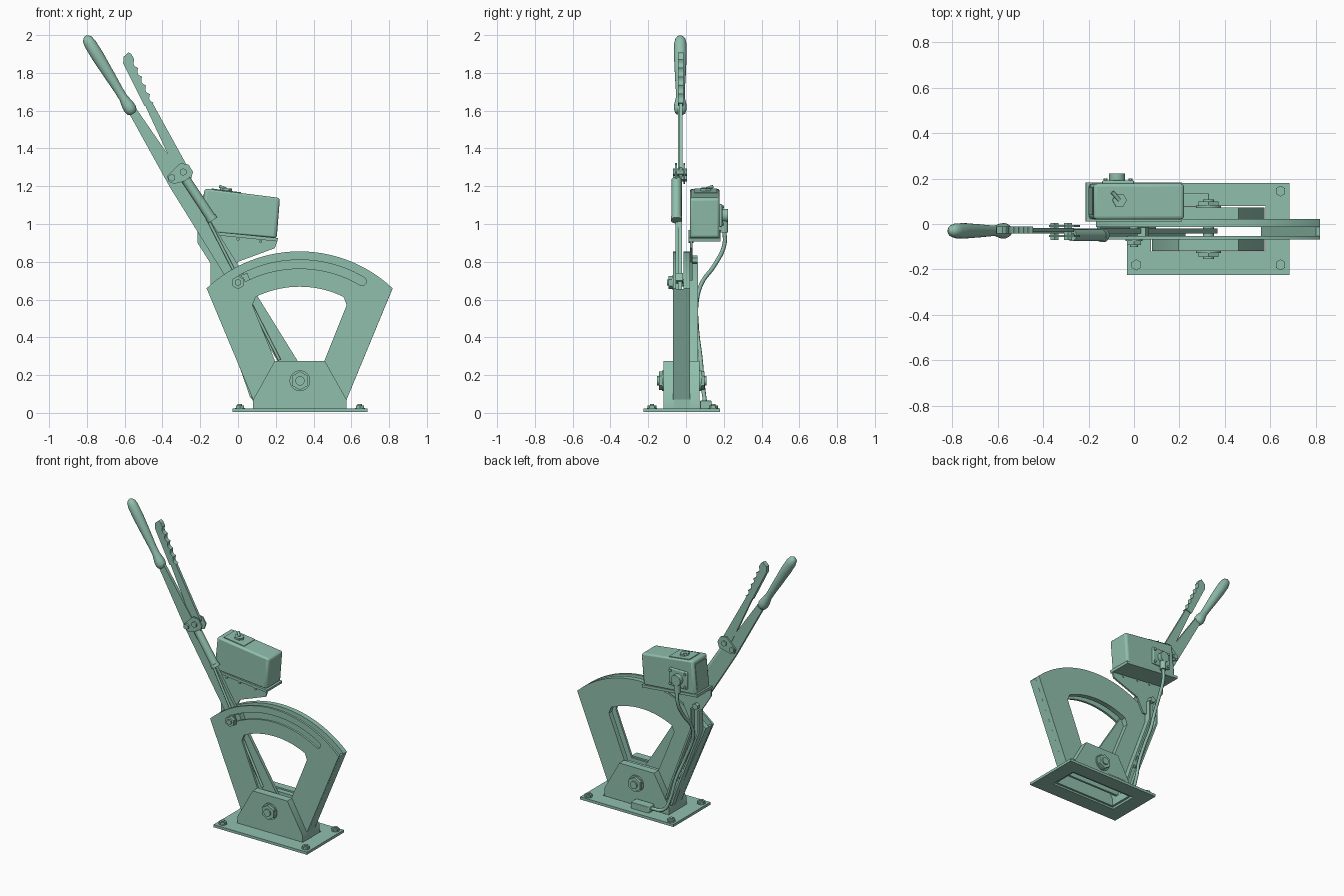
import bpy, bmesh, math
from mathutils import Vector

if "Cube" in bpy.data.objects:
    bpy.data.objects.remove(bpy.data.objects["Cube"])

green = bpy.data.materials.new("sage green paint")
green.diffuse_color = (0.28, 0.52, 0.42, 1)
green.use_nodes = True
green.node_tree.nodes["Principled BSDF"].inputs["Base Color"].default_value = green.diffuse_color


def finish(ob, angle=30):
    ob.data.materials.clear()
    ob.data.materials.append(green)
    bpy.ops.object.select_all(action='DESELECT')
    ob.select_set(True)
    bpy.context.view_layer.objects.active = ob
    bpy.ops.object.shade_smooth_by_angle(angle=math.radians(angle))
    return ob


def from_curve(name, cu):
    tmp = bpy.data.objects.new("tmp", cu)
    bpy.context.collection.objects.link(tmp)
    me = bpy.data.meshes.new_from_object(tmp.evaluated_get(bpy.context.evaluated_depsgraph_get()))
    bpy.data.objects.remove(tmp)
    bm = bmesh.new()
    bm.from_mesh(me)
    bmesh.ops.remove_doubles(bm, verts=bm.verts, dist=1e-5)
    bmesh.ops.recalc_face_normals(bm, faces=bm.faces)
    bm.to_mesh(me)
    bm.free()
    ob = bpy.data.objects.new(name, me)
    bpy.context.collection.objects.link(ob)
    return ob


def plate(name, outline, y0, y1, holes=(), bevel=0):
    """Extrude an x-z outline (with optional holes) from y0 to y1."""
    cu = bpy.data.curves.new(name, 'CURVE')
    cu.dimensions, cu.fill_mode, cu.extrude = '2D', 'BOTH', (y1 - y0) / 2
    for pts in (outline, *holes):
        sp = cu.splines.new('POLY')
        sp.points.add(len(pts) - 1)
        for p, (x, z) in zip(sp.points, pts):
            p.co = (x, z, 0, 1)
        sp.use_cyclic_u = True
    ob = from_curve(name, cu)
    for v in ob.data.vertices:
        x, z, d = v.co
        v.co = (x, (y0 + y1) / 2 - d, z)
    if bevel:
        m = ob.modifiers.new("bevel", 'BEVEL')
        m.width, m.segments, m.limit_method = bevel, 3, 'ANGLE'
        m.angle_limit = math.radians(50)
    return finish(ob)


def rect(x0, x1, z0, z1):
    return [(x0, z0), (x1, z0), (x1, z1), (x0, z1)]


def arc(cx, cz, r, a0, a1, n):
    return [(cx + r * math.cos(math.radians(a0 + (a1 - a0) * i / n)),
             cz + r * math.sin(math.radians(a0 + (a1 - a0) * i / n))) for i in range(n + 1)]


def lathe(name, a, b, profile, n=20):
    """Turn (distance fraction, radius) pairs around the axis a-b."""
    a, b = Vector(a), Vector(b)
    q = (b - a).to_track_quat('Z', 'Y')
    L = (b - a).length
    bm = bmesh.new()
    rings = [[bm.verts.new(a + q @ Vector((r * math.cos(2 * math.pi * (i + .5) / n),
              r * math.sin(2 * math.pi * (i + .5) / n), t * L))) for i in range(n)] for t, r in profile]
    for r0, r1 in zip(rings, rings[1:]):
        for i in range(n):
            bm.faces.new((r0[i], r0[(i + 1) % n], r1[(i + 1) % n], r1[i]))
    bm.faces.new(rings[0][::-1])
    bm.faces.new(rings[-1])
    me = bpy.data.meshes.new(name)
    bm.to_mesh(me)
    bm.free()
    ob = bpy.data.objects.new(name, me)
    bpy.context.collection.objects.link(ob)
    return finish(ob, 40)


def rod(name, a, b, r, n=16):
    return lathe(name, a, b, [(0, r), (1, r)], n)


def bolt(name, p, d, r, h):
    """Washer, hex nut and stud end stacked along d from p."""
    p, d = Vector(p), Vector(d)
    rod(name + "_washer", p, p + d * h * .25, r * 1.1, 20)
    rod(name + "_nut", p + d * h * .25, p + d * h * .75, r, 6)
    rod(name + "_stud", p + d * h * .75, p + d * h, r * .5, 12)


# Base plate with open middle, and its four bolts
base = plate("base_plate", rect(-.03, .685, -.225, .18), -.022, -.004, [rect(.075, .58, -.12, .08)])
for v in base.data.vertices:
    v.co = (v.co.x, v.co.z, -v.co.y)
base.data.flip_normals()
for x in (.01, .645):
    for y in (-.18, .145):
        bolt("base_bolt", (x, y, .02), (0, 0, 1), .024, .026)

# Hollow pivot mount: outer wall and folded rim on each side
trap = [(.08, .015), (.08, .07), (.195, .275), (.46, .275), (.575, .07), (.575, .015)]
inner = [(.56, .015), (.56, .066), (.452, .26), (.203, .26), (.095, .066), (.095, .015)]
for side, y0, y1, yw in (("front", -.118, -.064, -.104), ("back", .02, .072, .058)):
    plate(side + "_mount_rim", trap + inner, y0, y1)
    plate(side + "_mount_wall", trap, min(yw, y0 if side == "front" else yw),
          yw if side == "front" else y1)
for x0 in (.08, .56):
    plate("mount_end", rect(x0, x0 + .015, .015, .07), -.066, .022)
bolt("pivot_bolt_front", (.328, -.118, .17), (0, -1, 0), .05, .035)
bolt("pivot_bolt_back", (.328, .072, .17), (0, 1, 0), .05, .036)
rod("pivot_shaft", (.328, -.11, .17), (.328, .065, .17), .025)

# Fan-shaped quadrant: slotted front plate, thicker back plate, closed ends
CX, CZ = .326, .137
fan = [(.08, .07), (.575, .07)] + arc(CX, CZ, .718, 46.7, 133.3, 28)
window = ([(.2, .265), (.453, .265), (.575, .57), (.57, .585)]
          + arc(CX, CZ, .531, 64, 116, 18) + [(.082, .585), (.077, .57)])
a = 30.6
slot = arc(CX, CZ, .673, 90 - a, 90 + a, 24)
for ang, turn in ((90 + a, 0), (90 - a, 180)):
    c = arc(CX, CZ, .65, ang, ang, 1)[0]
    slot += arc(c[0], c[1], .0225, ang + turn, ang + turn + 180, 8)[1:-1]
    if not turn:
        slot += arc(CX, CZ, .6275, 90 + a, 90 - a, 24)
plate("quadrant_front", fan, -.068, -.053, [window, slot])
plate("quadrant_back", fan, -.014, .022, [window])
for s in (-1, 1):
    m = [(.3275 + s * x, z) for x, z in ((.2475, .07), (.4905, .657), (.474, .657), (.231, .07))]
    plate("quadrant_end", m, -.054, -.013)

# Main lever bar and turned grip
top, piv = Vector((-.565, 1.61)), Vector((.328, .17))
d = (piv - top).normalized()
nrm = Vector((-d.y, d.x))
prof = [(0, .022), (.28, .036), (.46, .045), (1.66, .045), (1.72, .03)]
bar = [tuple(top + d * s + nrm * w) for s, w in prof]
bar += [tuple(top + d * s - nrm * w) for s, w in reversed(prof)]
plate("lever_bar", bar, -.042, -.02)
lathe("lever_grip", (-.556, -.03, 1.585), (-.808, -.03, 1.995),
      [(0, .018), (.015, .028), (.06, .034), (.11, .033), (.2, .024), (.3, .024), (.5, .029),
       (.75, .034), (.9, .033), (.96, .027), (.99, .015), (1, .004)], 24)

# Squeeze release: finger grip with scalloped edge, arm and pivot plates
edge0, edge1 = Vector((-.562, 1.865)), Vector((-.458, 1.635))
out = Vector((.9, .43))
teeth = [tuple(edge0.lerp(edge1, i / 30) + out * (.014 * (1 - abs(math.sin(math.pi * 5 * i / 30)))))
         for i in range(31)]
plate("finger_grip", [(-.495, 1.625), (-.608, 1.85), (-.606, 1.885), (-.58, 1.908), (-.565, 1.9)]
      + teeth, -.042, -.012, bevel=.006)
plate("release_arm", [(-.495, 1.635), (-.455, 1.645), (-.265, 1.3), (-.28, 1.25), (-.33, 1.28)], -.036, -.018)
lug = [(-.375, 1.255), (-.368, 1.225), (-.34, 1.212), (-.25, 1.235), (-.238, 1.275), (-.262, 1.315),
       (-.305, 1.322)]
for y in (-.058, -.014):
    plate("release_pivot_plate", lug, y, y + .01)
for x, z in ((-.35, 1.245), (-.29, 1.275)):
    rod("release_pin", (x, -.07, z), (x, .004, z), .02, 6)

# Spring sleeve, latch rod and locking pin
rod("spring_sleeve", (-.275, -.05, 1.235), (-.137, -.05, 1.025), .026)
rod("sleeve_collar", (-.145, -.05, 1.037), (-.133, -.05, 1.019), .03)
rod("latch_rod", (-.275, -.047, 1.25), (.22, -.047, .28), .008, 10)
plate("latch_block", [(.015, .73), (.05, .74), (.065, .7), (.03, .685)], -.055, -.015)
bolt("locking_pin", (0, -.066, .69), (0, -1, 0), .035, .035)
rod("locking_pin_shaft", (0, -.07, .69), (0, 0, .69), .02)

# Switch box on its bracket
plate("switch_box", [(-.2, .96), (.205, .925), (.222, 1.138), (-.177, 1.188)], .02, .178, bevel=.015)
plate("box_flange", [(-.212, .968), (.212, .926), (.208, .908), (-.214, .95)], .012, .182)
plate("box_bracket", [(-.214, .955), (.209, .915), (.195, .872), (0, .8), (-.05, .7), (-.145, .7),
                      (-.145, .79), (-.214, .9)], .022, .034)
for x in (-.1, 0, .12):
    rod("bracket_screw", (x, .014, .92 - x * .1), (x, .04, .92 - x * .1), .008, 8)
plate("box_end_panel", [(-.194, .99), (-.2, .99), (-.183, 1.16), (-.177, 1.16)], .04, .16)
plate("switch_panel", [(-.14, 1.178), (.015, 1.159), (.016, 1.168), (-.139, 1.188)], .044, .165)
rod("switch_nut", (-.065, .105, 1.17), (-.063, .105, 1.19), .032, 6)
rod("switch_toggle", (-.065, .105, 1.185), (-.095, .14, 1.198), .009, 10)

# Bent channel arm behind the quadrant
arm = [(-.145, .79), (-.145, .64), (.02, .21), (.065, .08), (.12, .1), (.08, .23), (-.075, .65), (-.075, .79)]
plate("support_arm", arm, .022, .034)
plate("support_arm_rim_outer", arm[:4] + [(.077, .085), (.032, .215), (-.133, .643), (-.133, .79)], .03, .064)
plate("support_arm_rim_inner", arm[4:] + [(-.087, .79), (-.087, .647), (.068, .227), (.108, .097)], .03, .064)
for x, z in ((-.11, .81), (.0, .35), (.03, .28)):
    rod("arm_bolt", (x, .03, z), (x, .06, z), .022, 6)

# Cable connector, cable and junction block on the base
plate("connector_flange", rect(-.14, .0, .985, 1.105), .175, .192, bevel=.006)
for x in (-.125, -.015):
    for z in (1.0, 1.09):
        rod("flange_screw", (x, .19, z), (x, .2, z), .01, 8)
rod("connector_body", (-.075, .19, 1.045), (-.075, .222, 1.045), .036)
rod("connector_elbow", (-.075, .203, 1.05), (-.075, .203, .955), .02)
cu = bpy.data.curves.new("cable", 'CURVE')
cu.dimensions, cu.bevel_depth, cu.bevel_resolution, cu.resolution_u = '3D', .011, 2, 6
path = [(-.075, .203, .97), (-.077, .203, .89), (-.085, .15, .78), (-.1, .085, .69), (-.095, .058, .6),
        (-.04, .058, .45), (.025, .078, .28), (.06, .09, .14), (.1, .1, .06), (.2, .1, .042)]
sp = cu.splines.new('BEZIER')
sp.bezier_points.add(len(path) - 1)
for bp, co in zip(sp.bezier_points, path):
    bp.co = co
    bp.handle_left_type = bp.handle_right_type = 'AUTO'
finish(from_curve("cable", cu), 60)
plate("junction_block", rect(.19, .33, .02, .065), .075, .135, bevel=.005)
